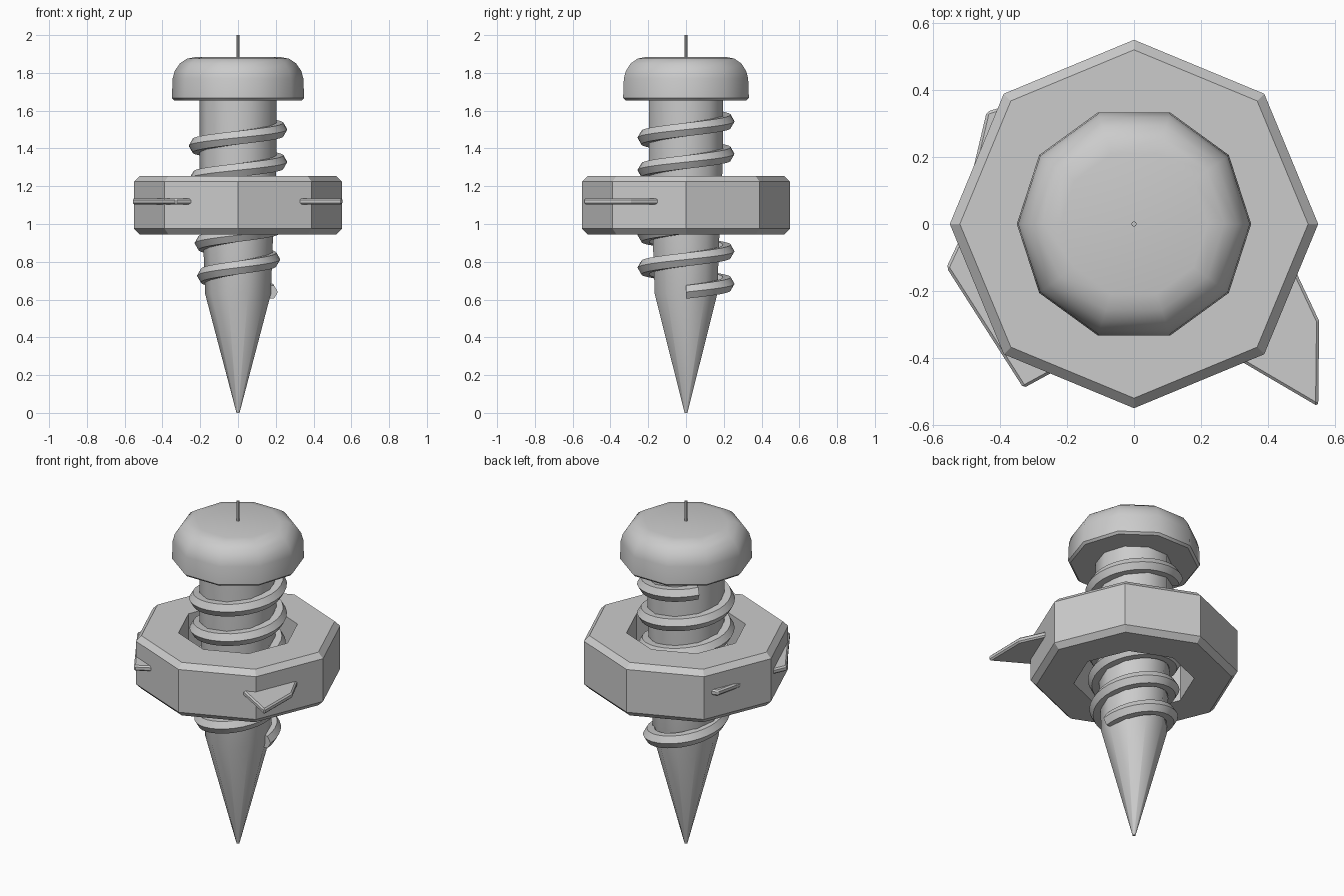
import bpy, math

if "Cube" in bpy.data.objects:
    bpy.data.objects.remove(bpy.data.objects["Cube"])


def make_mesh(name, verts, faces, smooth=None):
    mesh = bpy.data.meshes.new(name)
    mesh.from_pydata(verts, [], faces)
    mesh.update()
    ob = bpy.data.objects.new(name, mesh)
    bpy.context.collection.objects.link(ob)
    bpy.ops.object.select_all(action='DESELECT')
    ob.select_set(True)
    bpy.context.view_layer.objects.active = ob
    bpy.ops.object.mode_set(mode='EDIT')
    bpy.ops.mesh.select_all(action='SELECT')
    bpy.ops.mesh.normals_make_consistent(inside=False)
    bpy.ops.object.mode_set(mode='OBJECT')
    if smooth:
        bpy.ops.object.shade_smooth_by_angle(angle=math.radians(smooth))
    return ob


def lathe(name, profile, sides, ring=False, smooth=None):
    """Turn a (radius, height) profile round z; ring closes it into a loop."""
    n = len(profile)
    verts, faces = [], []
    for i in range(sides):
        a = 2 * math.pi * i / sides
        verts += [(r * math.cos(a), r * math.sin(a), z) for r, z in profile]
    for i in range(sides):
        j = (i + 1) % sides
        for k in range(n if ring else n - 1):
            m = (k + 1) % n
            faces.append((i * n + k, j * n + k, j * n + m, i * n + m))
    if not ring:
        faces.append([i * n for i in range(sides)])
        faces.append([i * n + n - 1 for i in range(sides)])
    return make_mesh(name, verts, faces, smooth)


def plate(name, outline, z0, z1):
    n = len(outline)
    verts = [(x, y, z0) for x, y in outline] + [(x, y, z1) for x, y in outline]
    faces = [list(range(n)), list(range(n, 2 * n))]
    faces += [(i, (i + 1) % n, (i + 1) % n + n, i + n) for i in range(n)]
    ob = make_mesh(name, verts, faces)
    mod = ob.modifiers.new("edge", 'BEVEL')
    mod.width = 0.008
    mod.segments = 1
    return ob


# pointed shaft, domed head and the fine pin on top
lathe("shaft", [(0.008, 0), (0.174, 0.63), (0.186, 0.95), (0.205, 1.33),
                (0.205, 1.68)], 10, smooth=40)
lathe("head", [(0.338, 1.655), (0.35, 1.667), (0.346, 1.77), (0.335, 1.81),
               (0.308, 1.85), (0.27, 1.875), (0.22, 1.885)], 10, smooth=40)
lathe("top_pin", [(0.008, 1.87), (0.008, 2.0)], 8, smooth=40)

# octagonal nut with chamfered rims
lathe("nut", [(0.32, 0.945), (0.52, 0.945), (0.55, 0.975), (0.55, 1.225),
              (0.52, 1.255), (0.32, 1.255)], 8, ring=True)

# helical thread with a six-sided section, narrower in x towards the tip
TURNS, STEPS, PITCH, R = 5.39, 172, 0.172, 0.041
verts, faces = [], []
for i in range(STEPS + 1):
    t = TURNS * i / STEPS
    a = 2 * math.pi * t
    z = 0.64 + PITCH * t
    rx = 0.17 + 0.05 * min(1, (z - 0.64) / 0.66)
    ry = 0.216
    for k in range(6):
        b = math.pi * k / 3
        d = R * math.cos(b)
        verts.append(((rx + d) * math.cos(a), (ry + d) * math.sin(a),
                      z + R * math.sin(b)))
for i in range(STEPS):
    for k in range(6):
        m = (k + 1) % 6
        faces.append((i * 6 + k, i * 6 + m, i * 6 + 6 + m, i * 6 + 6 + k))
faces += [list(range(6)), list(range(STEPS * 6, STEPS * 6 + 6))]
make_mesh("thread", verts, faces, smooth=30)

# three thin fins stuck into the nut
FINS = {
    "fin_right": [(0.55, -0.545), (0.553, -0.29), (0.44, -0.05), (0.26, -0.375)],
    "fin_left": [(-0.56, -0.13), (-0.33, -0.49), (-0.22, -0.43), (-0.49, 0.02)],
    "fin_back": [(-0.44, 0.335), (-0.36, 0.36), (-0.40, 0.12), (-0.50, 0.08)],
}
for name, outline in FINS.items():
    plate(name, outline, 1.104, 1.136)
